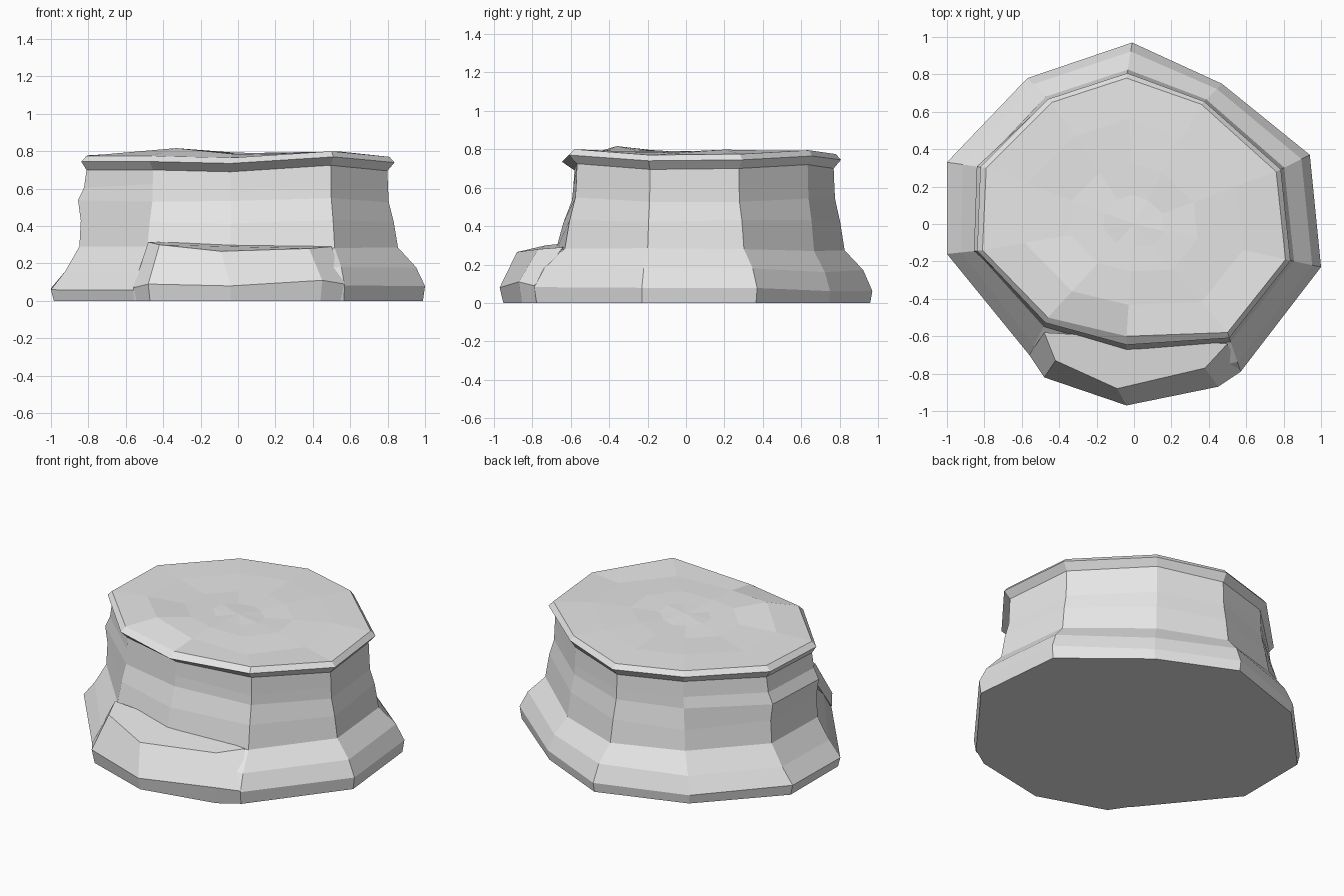
import bpy, bmesh, math, random
from mathutils import Vector

random.seed(4)
if "Cube" in bpy.data.objects:
    bpy.data.objects.remove(bpy.data.objects["Cube"], do_unlink=True)

stone = bpy.data.materials.new("stone grey")
stone.use_nodes = True
colour = (0.8, 0.8, 0.8, 1)
stone.diffuse_color = colour
stone.node_tree.nodes["Principled BSDF"].inputs["Base Color"].default_value = colour


def loft(name, rings, peak=None):
    """Skin a stack of rings, closing the ends with a cap or a peak point."""
    bm = bmesh.new()
    loops = [[bm.verts.new(p) for p in ring] for ring in rings]
    n = len(loops[0])
    for low, high in zip(loops, loops[1:]):
        for i in range(n):
            j = (i + 1) % n
            bm.faces.new((low[i], low[j], high[j], high[i]))
    bm.faces.new(loops[0][::-1])
    if peak:
        tip = bm.verts.new(peak)
        for i in range(n):
            bm.faces.new((loops[-1][i], loops[-1][(i + 1) % n], tip))
    else:
        bm.faces.new(loops[-1])
    bmesh.ops.recalc_face_normals(bm, faces=bm.faces)
    mesh = bpy.data.meshes.new(name)
    bm.to_mesh(mesh)
    bm.free()
    mesh.materials.append(stone)
    obj = bpy.data.objects.new(name, mesh)
    bpy.context.collection.objects.link(obj)
    return obj


# Rock corners, anticlockwise from the back: foot, crown and rim lift
foot = [(-.01, .97), (-.57, .78), (-1, .33), (-1, -.16), (-.56, -.7),
        (-.04, -.93), (.57, -.79), (1, -.23), (.94, .37), (.47, .75)]
crown = [(-.04, .78), (-.44, .65), (-.79, .3), (-.81, -.14), (-.46, -.5),
         (-.04, -.6), (.5, -.58), (.81, -.19), (.76, .28), (.36, .64)]
lift = [0, .01, .005, 0, 0, -.01, .025, -.005, 0, .02]

# Levels: height, blend from foot to crown on the right and on the left
levels = [(0, .06, .08), (.07, 0, 0), (.17, .25, .4), (.28, .76, .8),
          (.42, .88, .84), (.54, 1.02, .76), (.61, 1.04, .93),
          (.7, 1.06, 1), (.745, .86, .85), (.775, 1, 1)]

rings = []
for z, right, left in levels:
    ring = []
    for f, c, up in zip(foot, crown, lift):
        p = Vector(f).lerp(Vector(c), left if f[0] < -.7 else right)
        if z >= .7:
            h = z + up
        elif z > 0:
            h = z + random.uniform(-.015, .015)
        else:
            h = 0
        ring.append((p.x, p.y, h))
    rings.append(ring)


def bump(x, y):
    """Gentle mounds on the worn top."""
    a = math.exp(-((x + .27) ** 2 + (y + .33) ** 2) / .04)
    b = math.exp(-((x - .45) ** 2 + (y - .35) ** 2) / .04)
    return .785 + .03 * a + .022 * b + random.uniform(-.006, .006)


# Uneven top, stepping inward from the rim
for scale in (.72, .42, .2):
    rings.append([(x * scale, y * scale, bump(x * scale, y * scale))
                  for x, y in crown])
loft("rock_body", rings, peak=(0, 0, .79))

# Stepped ledge across the front
ledge_foot = [(-.56, -.7, .07), (-.48, -.82, .09), (-.04, -.97, .08),
              (.45, -.87, .11), (.57, -.79, .09)]
ledge_top = [(-.48, -.58, .315), (-.42, -.73, .3), (-.09, -.88, .265),
             (.38, -.77, .28), (.5, -.64, .29)]
ledge_base = [(x * .98, y * .98, 0) for x, y, z in ledge_foot]
loft("front_ledge", [ledge_base, ledge_foot, ledge_top])
